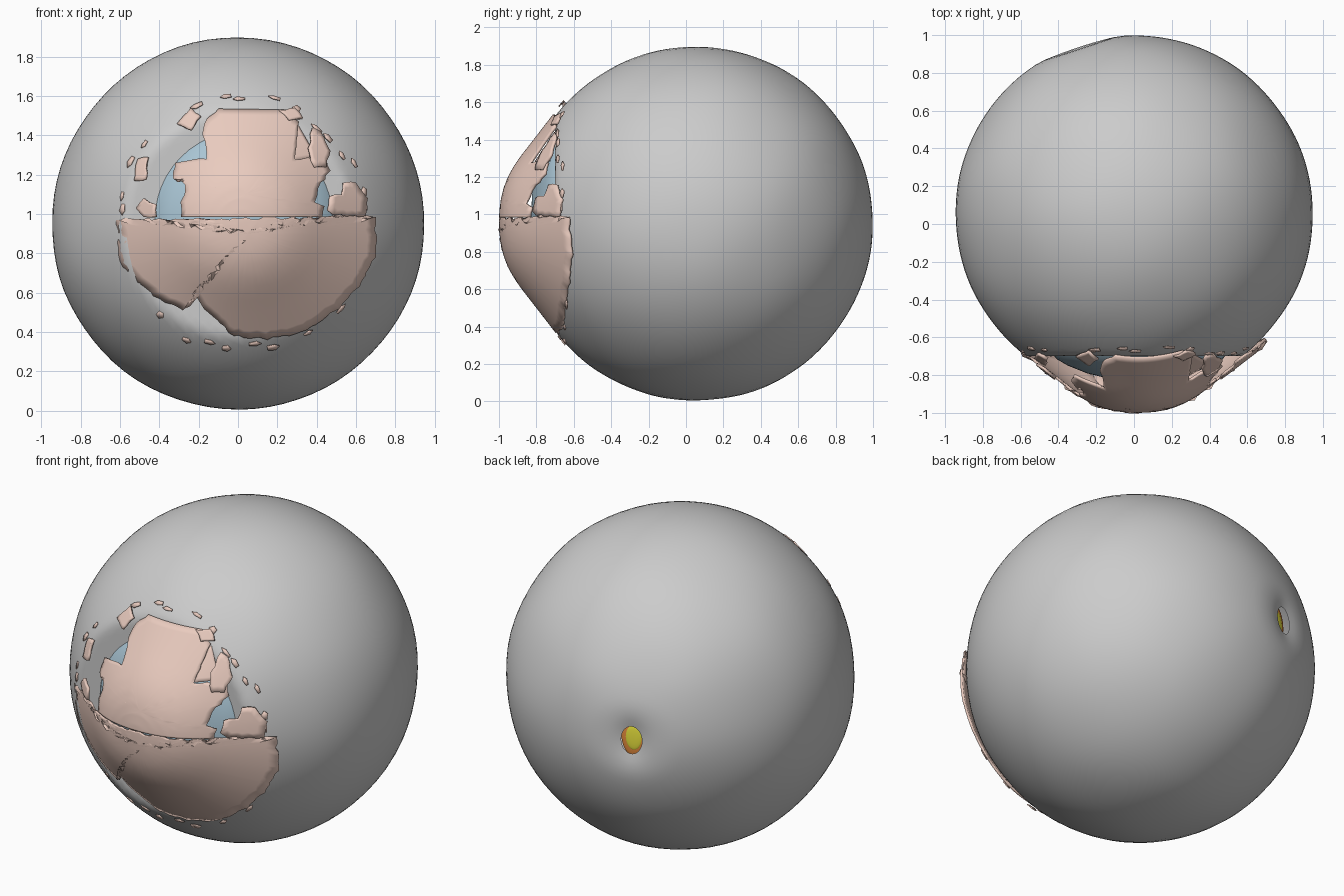
import bpy, bmesh, math, random
from mathutils import Vector, noise

if "Cube" in bpy.data.objects:
    bpy.data.objects.remove(bpy.data.objects["Cube"])

random.seed(4)
C = Vector((0, 0.052, 0.95))          # eyeball centre
R = 0.946


def material(name, col):
    m = bpy.data.materials.new(name)
    m.diffuse_color = (*col, 1)
    m.use_nodes = True
    m.node_tree.nodes["Principled BSDF"].inputs["Base Color"].default_value = m.diffuse_color
    return m


SKIN = material("cornea_pink", (0.82, 0.60, 0.52))
BLUE = material("iris_blue", (0.40, 0.56, 0.66))
YELLOW = material("nerve_yellow", (0.85, 0.80, 0.05))
ORANGE = material("choroid_orange", (0.85, 0.28, 0.05))


def finish(bm, name, mat=None, angle=50):
    me = bpy.data.meshes.new(name)
    bm.to_mesh(me)
    bm.free()
    ob = bpy.data.objects.new(name, me)
    bpy.context.collection.objects.link(ob)
    if mat:
        me.materials.append(mat)
    bpy.ops.object.select_all(action='DESELECT')
    bpy.context.view_layer.objects.active = ob
    ob.select_set(True)
    bpy.ops.object.shade_smooth_by_angle(angle=math.radians(angle))
    return ob


def lerp_profile(prof, r):
    for (r0, y0), (r1, y1) in zip(prof, prof[1:]):
        if r <= r1:
            return y0 + (y1 - y0) * (r - r0) / (r1 - r0)
    return prof[-1][1]


CORNEA = [(0, -1), (.06, -.998), (.12, -.99), (.18, -.976), (.24, -.953), (.30, -.92),
          (.36, -.878), (.46, -.80), (.59, -.70), (.72, -.60)]


def cornea_y(x, z):
    return lerp_profile(CORNEA, math.hypot(x - 0.02, z - 0.96))


# sclera: sphere with its pole at the optic nerve, hole and dent there, flattened front
nerve_dir = Vector((-0.29, 0.884, 0.02)).normalized()
rot = nerve_dir.to_track_quat('Z', 'Y')
bm = bmesh.new()
bmesh.ops.create_uvsphere(bm, u_segments=80, v_segments=72, radius=R)
bmesh.ops.delete(bm, geom=[v for v in bm.verts
                           if math.atan2(v.co.xy.length, v.co.z) < 0.06], context='VERTS')
for v in bm.verts:
    th = math.atan2(v.co.xy.length, v.co.z)
    co = v.co.copy()
    if th < 0.25:
        k = 1 - th / 0.25
        co *= 1 - 0.07 * k * k
        co.x *= 1 - 0.4 * k
    p = rot @ co
    p *= 1 + 0.006 * noise.noise(p * 2.6)
    p += C
    p.y = max(p.y, -0.70)
    p.z = max(p.z, 0)
    v.co = p
finish(bm, "sclera")

# optic nerve disc and the choroid ring around it
for name, r, depth, mat in (("choroid_ring", 0.115, 0.868, ORANGE),
                            ("optic_nerve", 0.075, 0.875, YELLOW)):
    bm = bmesh.new()
    bmesh.ops.create_uvsphere(bm, u_segments=32, v_segments=12, radius=r)
    for v in bm.verts:
        v.co = C + rot @ Vector((v.co.x * 0.62, v.co.y, v.co.z * 0.1 + depth))
    finish(bm, name, mat)

# iris: shallow dome in front of the flattened sclera
IRIS = [(0, -.83), (.15, -.822), (.28, -.79), (.38, -.75), (.44, -.715), (.46, -.69)]
bm = bmesh.new()
rings = [[bm.verts.new((0.03 + r * math.cos(a * math.tau / 48), y,
                        0.97 + r * math.sin(a * math.tau / 48))) for a in range(48)]
         for r, y in IRIS[1:]]
tip = bm.verts.new((0.03, IRIS[0][1], 0.97))
for i in range(48):
    j = (i + 1) % 48
    bm.faces.new((tip, rings[0][i], rings[0][j]))
    for a, b in zip(rings, rings[1:]):
        bm.faces.new((a[i], b[i], b[j], a[j]))
bmesh.ops.recalc_face_normals(bm, faces=bm.faces)
finish(bm, "iris", BLUE)


def sheet(name, hub, outline, lift=0.0, ragged=0.008, thick=0.014, rows=14):
    """Ragged sheet lying on the cornea profile, seen from the front as outline (x, z)."""
    pts = []
    for (x0, z0), (x1, z1) in zip(outline, outline[1:] + outline[:1]):
        n = max(1, round(math.hypot(x1 - x0, z1 - z0) / 0.03))
        flat = abs(z1 - z0) < 0.012 and n > 8
        for k in range(n):
            t = k / n
            j = 0 if flat or k == 0 else ragged
            pts.append((x0 + (x1 - x0) * t + random.uniform(-j, j),
                        z0 + (z1 - z0) * t + random.uniform(-j, j)))
    bm = bmesh.new()

    def vert(x, z):
        return bm.verts.new((x, cornea_y(x, z) - lift, z))
    tip = vert(*hub)
    prev = None
    for row in range(1, rows + 1):
        t = row / rows
        ring = [vert(hub[0] + (x - hub[0]) * t, hub[1] + (z - hub[1]) * t) for x, z in pts]
        for i in range(len(pts)):
            j = (i + 1) % len(pts)
            if prev:
                bm.faces.new((prev[i], ring[i], ring[j], prev[j]))
            else:
                bm.faces.new((tip, ring[i], ring[j]))
        prev = ring
    bmesh.ops.recalc_face_normals(bm, faces=bm.faces)
    if sum(f.normal.y for f in bm.faces) > 0:
        bmesh.ops.reverse_faces(bm, faces=bm.faces)
    ob = finish(bm, name, SKIN)
    mod = ob.modifiers.new("thickness", 'SOLIDIFY')
    mod.thickness = thick
    return ob


# the two big halves of the cornea
sheet("cornea_upper", (0.04, 1.10),
      [(-.29, .985), (.43, .985), (.44, 1.04), (.39, 1.06), (.42, 1.16), (.47, 1.22),
       (.45, 1.28), (.38, 1.28), (.29, 1.28), (.31, 1.47), (.26, 1.53), (-.10, 1.535), (-.16, 1.48),
       (-.18, 1.40), (-.16, 1.28), (-.32, 1.26), (-.33, 1.18), (-.27, 1.15), (-.29, 1.04)])
sheet("cornea_lower", (0.05, 0.90),
      [(-.62, .97), (.70, .985), (.70, .78), (.63, .66), (.52, .52), (.35, .41), (.15, .36),
       (-.02, .38), (-.13, .48), (-.22, .59), (-.28, .51), (-.40, .57), (-.52, .66),
       (-.60, .76)])

# torn flap in the upper right notch
sheet("torn_flap", (0.33, 1.34), [(.29, 1.48), (.27, 1.27), (.40, 1.29)],
      lift=-0.03, ragged=0, rows=3)

# medium torn pieces beside the upper half
CHUNKS = [
    [(.46, 1.02), (.49, .995), (.65, .99), (.66, 1.08), (.60, 1.16), (.54, 1.16), (.53, 1.10), (.47, 1.09)],
    [(-.52, 1.03), (-.48, .985), (-.42, .985), (-.42, 1.05), (-.48, 1.08)],
    [(.38, 1.44), (.42, 1.42), (.47, 1.32), (.45, 1.24), (.39, 1.24), (.36, 1.34)],
    [(-.53, 1.17), (-.47, 1.18), (-.46, 1.29), (-.51, 1.28)],
    [(-.31, 1.46), (-.24, 1.43), (-.19, 1.50), (-.24, 1.54)],
    [(.21, 1.53), (.26, 1.48), (.33, 1.49), (.29, 1.54)],
]
for n, o in enumerate(CHUNKS):
    hub = (sum(p[0] for p in o) / len(o), sum(p[1] for p in o) / len(o))
    sheet(f"torn_piece_{n + 1}", hub, o, lift=0.012, ragged=0.006, rows=3)

# small flecks scattered in an arc above and below
angles = [8, 14, 28, 34, 45, 52, 65, 76, 92, 98, 112, 120, 142, 152, 168, 174,
          228, 244, 254, 262, 275, 283, 300, 318]
for n, d in enumerate(angles):
    a = math.radians(d)
    r = random.uniform(0.60, 0.66) if d < 200 else random.uniform(0.61, 0.68)
    hub = (0.03 + r * math.cos(a), 0.96 + r * math.sin(a))
    long, wide = random.uniform(.02, .04), random.uniform(.008, .017)
    o = []
    for k in range(5):
        b = k * math.tau / 5
        s, w = long * math.cos(b), wide * math.sin(b) * random.uniform(.7, 1.3)
        o.append((hub[0] - s * math.sin(a) + w * math.cos(a),
                  hub[1] + s * math.cos(a) + w * math.sin(a)))
    sheet(f"fleck_{n + 1}", hub, o, lift=0.005, ragged=0, thick=0.006, rows=1)
